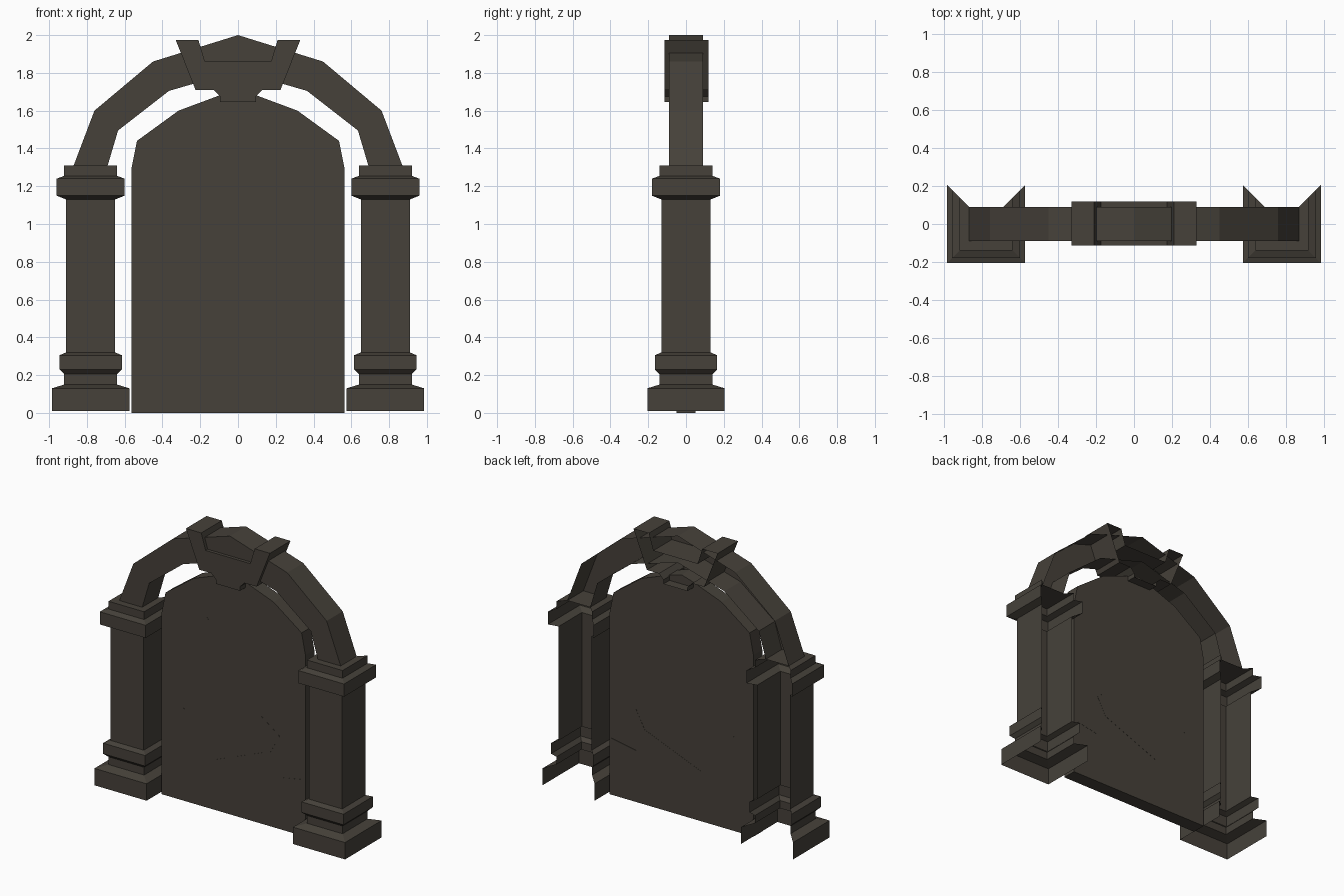
import bpy
from mathutils import Vector

if "Cube" in bpy.data.objects:
    bpy.data.objects.remove(bpy.data.objects["Cube"])

stone = bpy.data.materials.new("dark stone")
stone.diffuse_color = (0.061, 0.053, 0.042, 1)
stone.use_nodes = True
stone.node_tree.nodes["Principled BSDF"].inputs["Base Color"].default_value = stone.diffuse_color


def make(name, verts, faces):
    mesh = bpy.data.meshes.new(name)
    mesh.from_pydata(verts, [], faces)
    mesh.materials.append(stone)
    obj = bpy.data.objects.new(name, mesh)
    bpy.context.collection.objects.link(obj)
    return obj


def mirrored(half):
    """Right half outline plus its mirror image, without doubling x = 0."""
    return half + [(-x, z) for x, z in reversed(half) if x > 0]


def prism(name, outline, y0, y1, back=True):
    """Extrude an (x, z) outline along y; the back may stay open."""
    n = len(outline)
    verts = [(x, y0, z) for x, z in outline] + [(x, y1, z) for x, z in outline]
    faces = [tuple(range(n))]
    if back:
        faces.append(tuple(reversed(range(n, 2 * n))))
    for i in range(n):
        j = (i + 1) % n
        faces.append((i, i + n, j + n, j))
    return make(name, verts, faces)


# door slab
prism("door_slab", mirrored([(0.565, 0), (0.565, 1.29), (0.535, 1.44),
                             (0.315, 1.60), (0.10, 1.68), (0, 1.71)]), -0.05, 0.05)

# arch, open at the back
outer = mirrored([(0.87, 1.31), (0.76, 1.60), (0.45, 1.86), (0, 2.0)])
inner = mirrored([(0.69, 1.31), (0.635, 1.495), (0.365, 1.705), (0, 1.81)])
prism("arch", outer + inner[::-1], -0.09, 0.09, back=False)

# keystone with two raised horns, open at the back
prism("keystone", mirrored([(0.095, 1.645), (0.095, 1.675), (0.13, 1.71), (0.225, 1.71),
                            (0.33, 1.975), (0.21, 1.975), (0.175, 1.86)]),
      -0.113, 0.118, back=False)

# columns: square moulded profile (half width, height) on three sides
profile = [(0.205, 0.01), (0.205, 0.13), (0.14, 0.15), (0.14, 0.205), (0.165, 0.23),
           (0.165, 0.305), (0.13, 0.32), (0.13, 1.13), (0.18, 1.15), (0.18, 1.24),
           (0.14, 1.255), (0.14, 1.31), (0.09, 1.31)]
for side, cx in (("left", -0.78), ("right", 0.78)):
    verts, faces = [], []
    for h, z in profile:
        verts += [(cx + sx * h, sy * h, z) for sx, sy in ((-1, 1), (-1, -1), (1, -1), (1, 1))]
    for k in range(len(profile) - 1):
        for i in range(3):
            a = 4 * k + i
            faces.append((a, a + 1, a + 5, a + 4))
    make(side + "_column", verts, faces)

# fine cracks standing barely proud of the slab
cracks = [[(-0.16, 0.35), (0.29, 0.53), (0.36, 0.66), (0.22, 0.76)],
          [(0.36, 0.365), (0.55, 0.40)],
          [(-0.41, 0.67), (-0.385, 0.65)],
          [(-0.21, 1.35), (-0.195, 1.335)]]
for path in cracks:
    for p, q in zip(path, path[1:]):
        p, q = Vector(p), Vector(q)
        d = (q - p).normalized() * 0.002
        s = Vector((-d.y, d.x))
        prism("crack", [tuple(v) for v in (p - s, q - s, q + s, p + s)], -0.051, 0.051)
